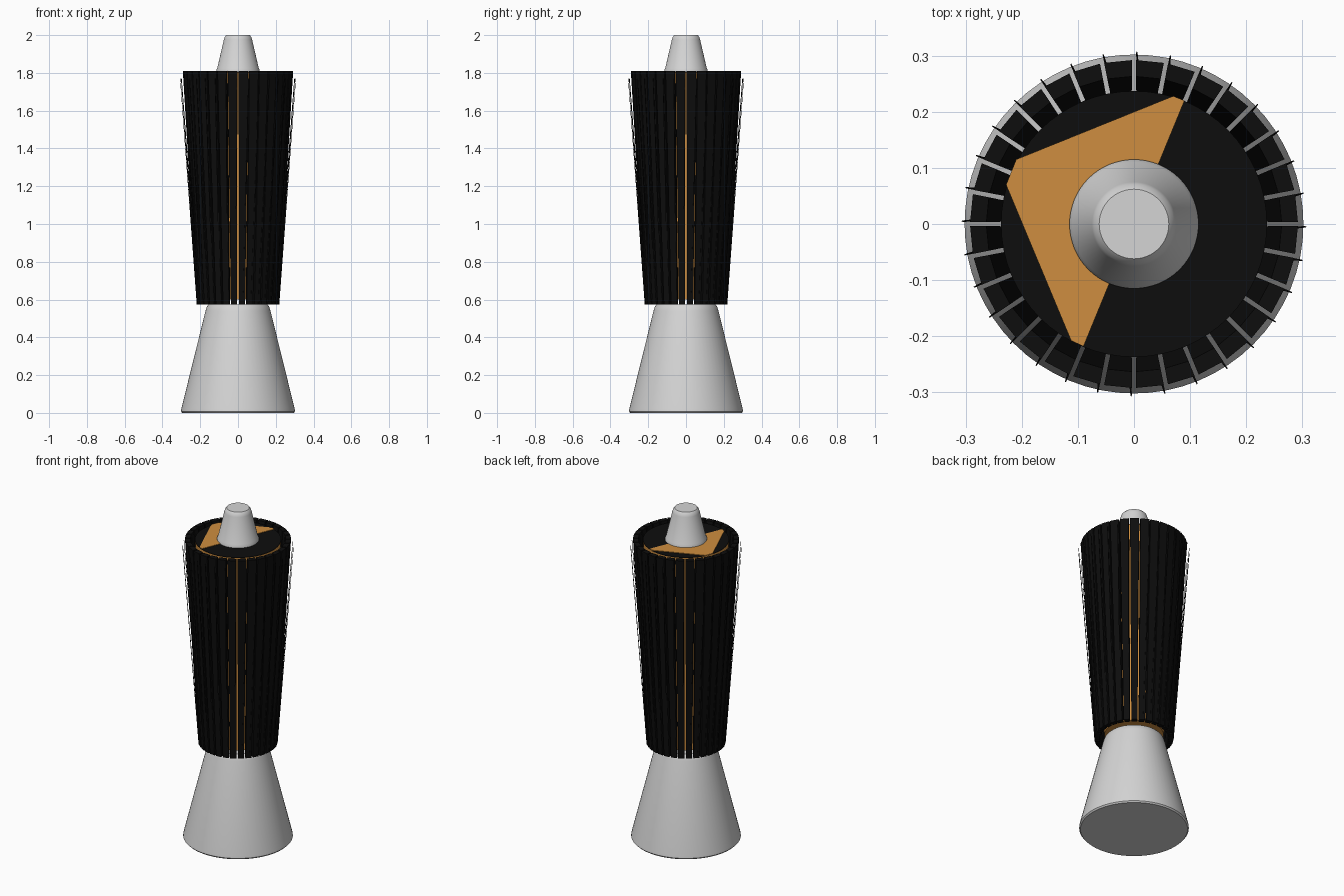
import bpy, bmesh, math
from mathutils import Vector

cube = bpy.data.objects.get("Cube")
if cube:
    bpy.data.objects.remove(cube)


def material(name, rgb):
    m = bpy.data.materials.new(name)
    m.use_nodes = True
    m.diffuse_color = (*rgb, 1)
    m.node_tree.nodes["Principled BSDF"].inputs["Base Color"].default_value = (*rgb, 1)
    return m


silver = material("pale grey", (0.66, 0.66, 0.66))
amber = material("amber", (0.62, 0.27, 0.05))
black = material("black", (0.004, 0.004, 0.004))


def finish(name, bm, mat, smooth=False):
    bmesh.ops.recalc_face_normals(bm, faces=bm.faces)
    mesh = bpy.data.meshes.new(name)
    bm.to_mesh(mesh)
    bm.free()
    mesh.materials.append(mat)
    ob = bpy.data.objects.new(name, mesh)
    bpy.context.collection.objects.link(ob)
    if smooth:
        bpy.ops.object.select_all(action="DESELECT")
        ob.select_set(True)
        bpy.context.view_layer.objects.active = ob
        bpy.ops.object.shade_smooth_by_angle(angle=math.radians(35))
    return ob


def loft(bm, lower, upper):
    """Closed solid between two matching outlines."""
    a = [bm.verts.new(p) for p in lower]
    b = [bm.verts.new(p) for p in upper]
    n = len(a)
    bm.faces.new(a[::-1])
    bm.faces.new(b)
    for i in range(n):
        j = (i + 1) % n
        bm.faces.new((a[i], a[j], b[j], b[i]))


def turned(name, profile, mat, sides=64):
    """Capped solid of revolution from (radius, height) points."""
    bm = bmesh.new()
    rings = [[bm.verts.new((r * math.cos(math.tau * i / sides),
                            r * math.sin(math.tau * i / sides), z))
              for i in range(sides)] for r, z in profile]
    for a, b in zip(rings, rings[1:]):
        for i in range(sides):
            j = (i + 1) % sides
            bm.faces.new((a[i], a[j], b[j], b[i]))
    bm.faces.new(rings[0][::-1])
    bm.faces.new(rings[-1])
    return finish(name, bm, mat, True)


# Metal base and cap, amber core with its dark lid
turned("base", [(0.295, 0), (0.302, 0.008), (0.3, 0.022), (0.172, 0.54),
                (0.164, 0.565), (0.155, 0.575)], silver)
turned("cap", [(0.115, 1.8), (0.115, 1.815), (0.11, 1.825), (0.075, 1.975),
               (0.071, 1.99), (0.062, 2.0)], silver)
turned("core", [(0.163, 0.6), (0.237, 1.803)], amber)
turned("core_lid", [(0.237, 1.803), (0.237, 1.806)], black)

# Amber patch showing on the lid
bm = bmesh.new()
outline = [(0.07, 0.228), (-0.21, 0.115), (-0.228, 0.07),
           (-0.112, -0.208), (-0.09, -0.218), (0.09, 0.22)]
loft(bm, [(x, y, 1.805) for x, y in outline], [(x, y, 1.809) for x, y in outline])
finish("lid_patch", bm, amber)

# Ring of tapering slats, each with a slim blade on one edge
COUNT = 32
LOW, HIGH = 0.575, 1.81


def around(angle, radius, side, z):
    out = Vector((math.cos(angle), math.sin(angle), 0))
    across = Vector((-out.y, out.x, 0))
    return out * radius + across * side + Vector((0, 0, z))


def section(angle, inner, outer, z, gap):
    wi = inner * math.tan(math.pi / COUNT) - gap
    wo = outer * math.tan(math.pi / COUNT) - gap
    return [around(angle, r, s, z) for r, s in
            ((inner, -wi), (outer, -wo), (outer, wo), (inner, wi))]


slats, blades = bmesh.new(), bmesh.new()
for k in range(COUNT):
    angle = math.tau * (k + 0.5) / COUNT
    loft(slats, section(angle, 0.19, 0.217, LOW, 0.0045),
         section(angle, 0.262, 0.291, HIGH, 0.0038))
    loft(blades,
         [around(angle, r, s, LOW) for r, s in
          ((0.215, 0.005), (0.218, 0.005), (0.218, 0.016), (0.215, 0.016))],
         [around(angle, r, s, 1.77) for r, s in
          ((0.304, 0.024), (0.306, 0.024), (0.306, 0.026), (0.304, 0.026))])
finish("slats", slats, black)
finish("slat_blades", blades, black)
